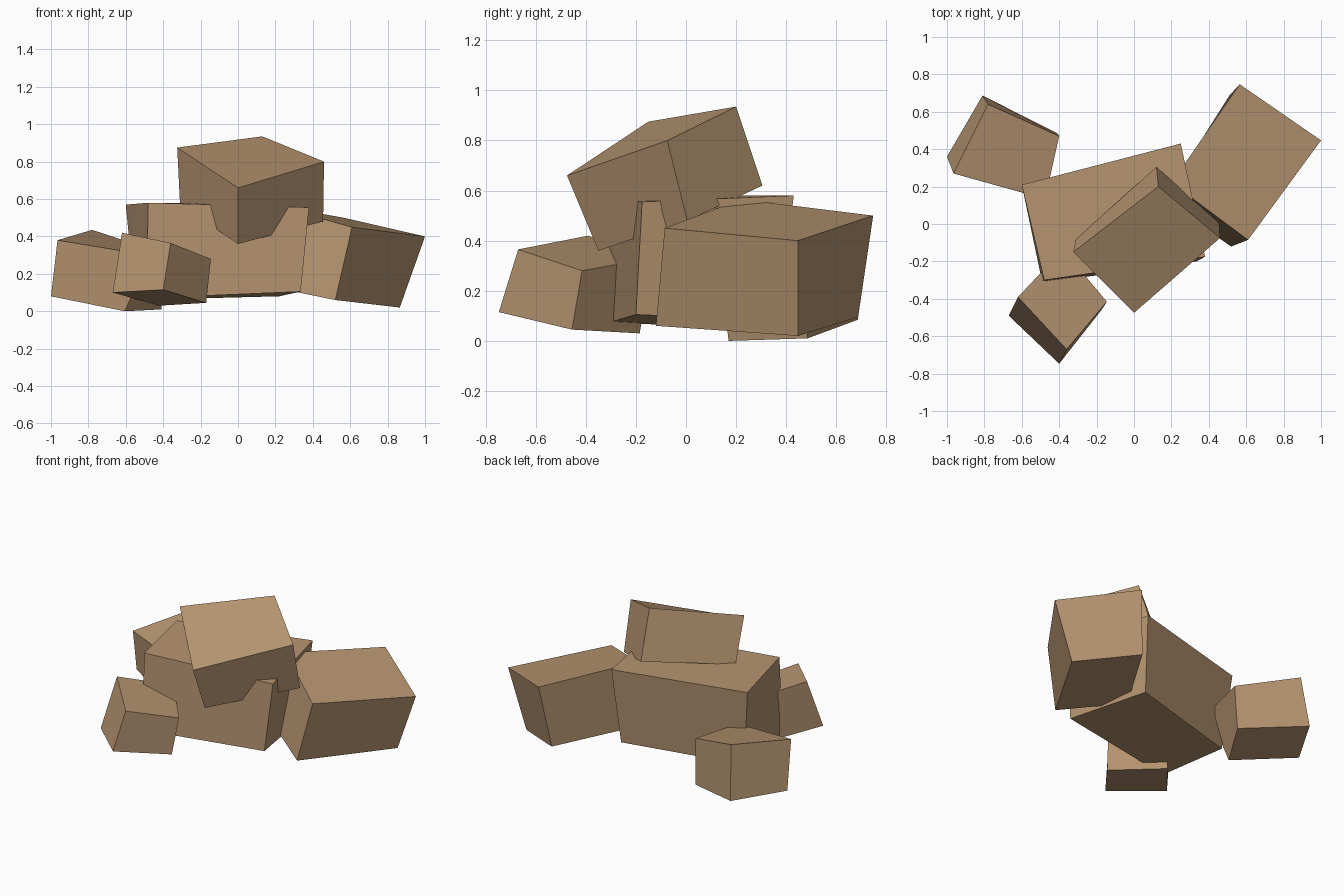
import bpy
import bmesh

# One tan stone colour for the whole pile
stone = bpy.data.materials.new("tan_stone")
stone.diffuse_color = (0.47, 0.30, 0.165, 1.0)


def block(name, top, bottom):
    """Tilted, slightly irregular block lofted between two matching quads."""
    bm = bmesh.new()
    t = [bm.verts.new(p) for p in top]
    b = [bm.verts.new(p) for p in bottom]
    bm.faces.new(t)
    bm.faces.new(b[::-1])
    for i in range(4):
        j = (i + 1) % 4
        bm.faces.new((t[i], b[i], b[j], t[j]))
    bmesh.ops.recalc_face_normals(bm, faces=bm.faces)
    mesh = bpy.data.meshes.new(name)
    bm.to_mesh(mesh)
    bm.free()
    mesh.materials.append(stone)
    bpy.context.collection.objects.link(bpy.data.objects.new(name, mesh))


# Large block in the middle
block("centre_block",
      [(-0.48, -0.30, 0.58), (0.38, -0.175, 0.555), (0.25, 0.43, 0.58), (-0.60, 0.21, 0.57)],
      [(-0.49, -0.315, 0.07), (0.335, -0.20, 0.105), (0.22, 0.37, 0.08), (-0.55, 0.17, 0.06)])

# Block resting tilted on top
block("top_block",
      [(0.0, -0.475, 0.66), (0.46, -0.075, 0.80), (0.13, 0.20, 0.935), (-0.325, -0.15, 0.875)],
      [(0.0, -0.35, 0.36), (0.455, 0.005, 0.48), (0.12, 0.305, 0.62), (-0.31, -0.08, 0.57)])

# Long block leaning at the right
block("right_block",
      [(0.61, -0.085, 0.45), (1.0, 0.447, 0.40), (0.565, 0.747, 0.50), (0.20, 0.22, 0.565)],
      [(0.52, -0.12, 0.06), (0.865, 0.447, 0.02), (0.51, 0.687, 0.095), (0.155, 0.125, 0.135)])

# Small block behind at the left
block("back_left_block",
      [(-0.965, 0.27, 0.38), (-0.475, 0.135, 0.30), (-0.40, 0.47, 0.31), (-0.78, 0.64, 0.435)],
      [(-1.0, 0.36, 0.08), (-0.605, 0.17, 0.0), (-0.41, 0.485, 0.01), (-0.81, 0.687, 0.085)])

# Small block in front at the left
block("front_left_block",
      [(-0.62, -0.39, 0.42), (-0.36, -0.67, 0.365), (-0.145, -0.415, 0.28), (-0.38, -0.135, 0.33)],
      [(-0.67, -0.49, 0.10), (-0.40, -0.747, 0.115), (-0.17, -0.455, 0.045), (-0.42, -0.185, 0.03)])
